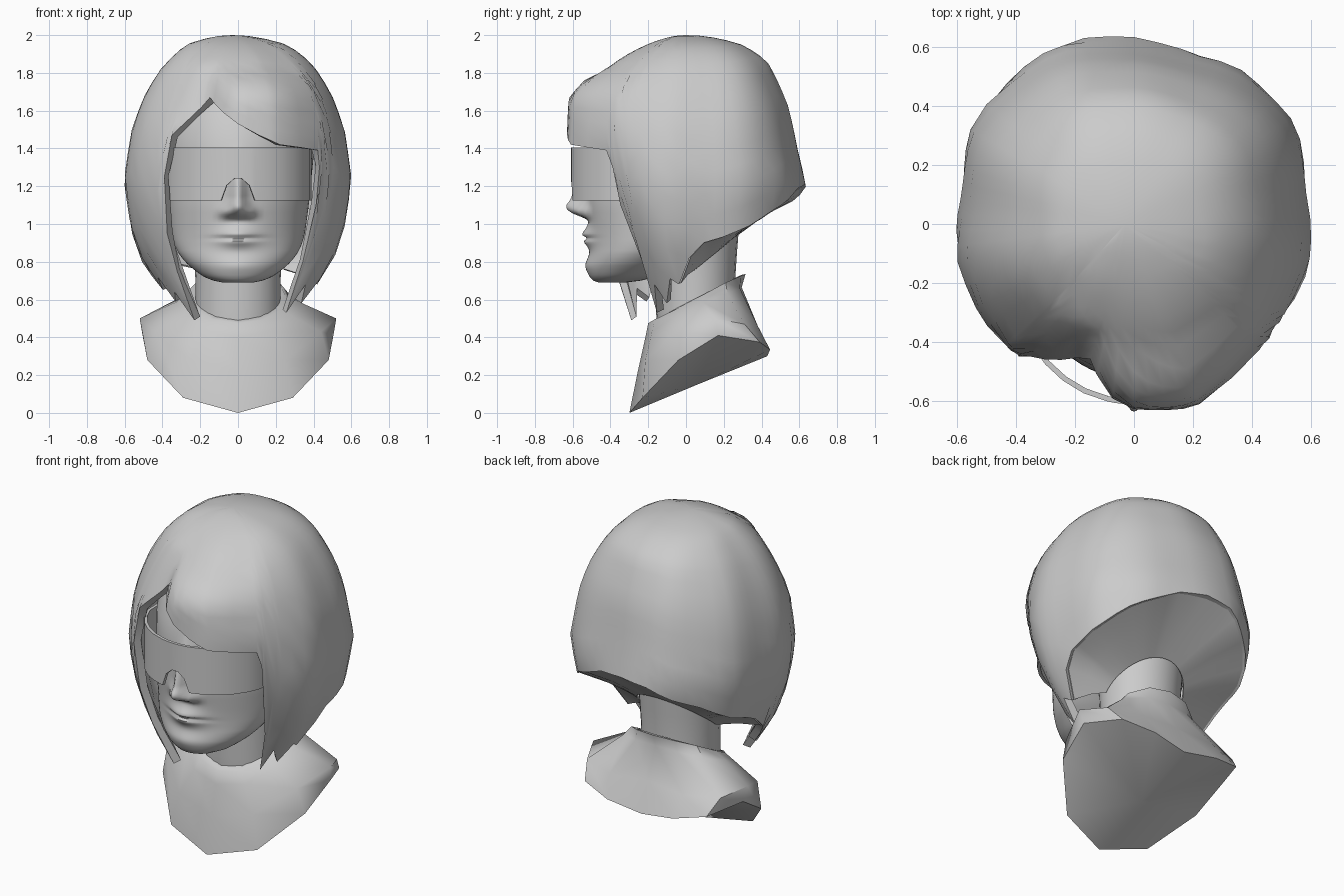
import bpy, bmesh, math
from math import sin, cos, pi, exp, sqrt, radians

if "Cube" in bpy.data.objects:
    bpy.data.objects.remove(bpy.data.objects["Cube"])

grey = bpy.data.materials.new("plain_grey")
grey.diffuse_color = (0.6, 0.6, 0.6, 1)
grey.use_nodes = True
grey.node_tree.nodes["Principled BSDF"].inputs["Base Color"].default_value = grey.diffuse_color


def lerp_table(table, k):
    """Linear lookup in a list of (key, value) pairs."""
    if k <= table[0][0]:
        return table[0][1]
    for (a, va), (b, vb) in zip(table, table[1:]):
        if k <= b:
            return va + (vb - va) * (k - a) / (b - a)
    return table[-1][1]


def smooth_table(table, k, h):
    """Lookup softened by averaging over a small window."""
    return sum(lerp_table(table, k + h * d) for d in (-1, -0.5, 0, 0.5, 1)) / 5


def clamp(v):
    return min(1, max(0, v))


def bell(v, s):
    return exp(-(v / s) ** 2)


def loft(name, rings, cap_start=None, cap_end=None, closed=True, angle=40, thick=0):
    """Skin a list of equally long point rings; caps are fans to a given centre."""
    bm = bmesh.new()
    rows = [[bm.verts.new(p) for p in r] for r in rings]
    n = len(rows[0])
    for a, b in zip(rows, rows[1:]):
        for i in range(n if closed else n - 1):
            j = (i + 1) % n
            bm.faces.new((a[i], a[j], b[j], b[i]))
    for centre, row in ((cap_start, rows[0]), (cap_end, rows[-1])):
        if centre:
            c = bm.verts.new(centre)
            for i in range(n):
                bm.faces.new((row[i], row[(i + 1) % n], c))
    bmesh.ops.remove_doubles(bm, verts=bm.verts, dist=0.0005)
    bmesh.ops.recalc_face_normals(bm, faces=bm.faces)
    me = bpy.data.meshes.new(name)
    bm.to_mesh(me)
    bm.free()
    ob = bpy.data.objects.new(name, me)
    bpy.context.collection.objects.link(ob)
    me.materials.append(grey)
    bpy.context.view_layer.objects.active = ob
    ob.select_set(True)
    if thick:
        mod = ob.modifiers.new("thickness", 'SOLIDIFY')
        mod.thickness, mod.offset = thick, -1
        bpy.ops.object.modifier_apply(modifier=mod.name)
    bpy.ops.object.shade_smooth_by_angle(angle=radians(angle))
    ob.select_set(False)
    return ob


def mirror_ring(half):
    """Half ring from front centre to back centre, completed on the left."""
    return half + [(-x, y, z) for x, y, z in half[-2:0:-1]]


# Bust: collar lip, collar, shoulders and cut rim
bust = [
    [(0, -.16, .49), (.12, -.13, .51), (.2, -.04, .56), (.22, .08, .62), (.19, .2, .68), (.11, .27, .72), (0, .29, .73)],
    [(0, -.2, .475), (.14, -.165, .495), (.23, -.05, .55), (.25, .08, .62), (.22, .21, .69), (.13, .29, .725), (0, .315, .735)],
    [(0, -.215, .4), (.17, -.18, .43), (.29, -.06, .51), (.33, .09, .585), (.27, .22, .63), (.14, .285, .66), (0, .295, .665)],
    [(0, -.255, .22), (.25, -.215, .28), (.44, -.06, .43), (.52, .15, .5), (.45, .31, .47), (.25, .38, .46), (0, .37, .48)],
    [(0, -.3, .0), (.29, -.23, .08), (.48, -.04, .28), (.505, .17, .41), (.41, .39, .375), (.22, .445, .335), (0, .43, .3)],
]
loft("bust", [mirror_ring(r) for r in bust], cap_end=(0, .06, .15), angle=55)

# Neck
neck = [(.42, .22, .05, .2), (.55, .225, .05, .21), (.7, .225, .05, .21), (.85, .235, .05, .22), (1.1, .25, .06, .23)]
loft("neck", [[(w * sin(i * pi / 12), yc - d * cos(i * pi / 12), z) for i in range(24)]
              for z, w, yc, d in neck], (0, .05, .42), (0, .06, 1.1))

# Head: (height, half width, front, back)
head = [(.69, .08, -.46, -.32), (.70, .13, -.49, -.24), (.72, .18, -.505, -.16), (.76, .24, -.515, -.08),
        (.82, .30, -.51, 0), (.88, .335, -.5, .1), (.95, .355, -.505, .2), (1.1, .375, -.525, .3),
        (1.25, .39, -.525, .4), (1.45, .41, -.51, .45), (1.67, .36, -.42, .42), (1.8, .24, -.28, .3),
        (1.86, .06, -.1, .1)]
col = [[(r[0], r[k]) for r in head] for k in (1, 2, 3)]
nose = [(1.025, 0), (1.045, .06), (1.07, .105), (1.095, .115), (1.13, .085), (1.24, .055), (1.36, 0)]
nose_w = [(1.03, .06), (1.08, .055), (1.14, .042), (1.3, .04)]


def feature(x, z):
    """Forward push for nose, mouth and chin."""
    return (smooth_table(nose, z, .012) * bell(x, lerp_table(nose_w, z))
            + .03 * bell(abs(x) - .065, .026) * bell(z - 1.06, .03)
            + .05 * bell(x, .1) * bell(z - .93, .052) - .03 * bell(x, .1) * bell(z - .925, .011)
            + .02 * bell(x, .13) * bell(z - .78, .05))


levels = [.69, .695] + [.70 + .01 * i for i in range(62)] + [1.35, 1.45, 1.56, 1.67, 1.74, 1.8, 1.86]
rings = []
for z in levels:
    w, f, b = (smooth_table(c, z, .03 if .74 < z < 1.7 else 0) for c in col)
    ring = []
    for i in range(56):
        u = (i - 28) / 28
        a = pi * math.copysign(abs(u) ** 1.5, u)
        x, y = w * sin(a), (f + b) / 2 - (b - f) / 2 * cos(a)
        if abs(a) < pi / 2:
            y -= feature(x, z)
        ring.append((x, y, z))
    rings.append(ring)
loft("head", rings, (0, -.39, .69), (0, 0, 1.86), angle=60)

# Visor: curved band with a notch over the nose
xs = [.38, .35, .3, .24, .17, .09, .075, .06, .02]
xs = [-x for x in xs] + xs[::-1]
notch = [(.02, 1.24), (.06, 1.205), (.075, 1.165), (.09, 1.125)]
visor = [[(x, -.21 - sqrt(.16 - x * x), top or lerp_table(notch, abs(x))) for x in xs] for top in (1.405, 0)]
for row in visor:
    z = row[0][2]
    row.insert(0, (-.385, -.2, z))
    row.append((.39, -.2, z))
loft("visor", visor, closed=False, angle=40, thick=.018)

# Hair: size tables keyed by sqrt(2 - height)
wide = [(0, 0), (.14, .16), (.22, .26), (.41, .4), (.57, .495), (.71, .56), (.88, .6), (1.02, .56),
        (1.1, .5), (1.18, .37), (1.23, .28)]
back = [(0, 0), (.14, .18), (.22, .29), (.37, .43), (.62, .55), (.79, .6), (.89, .64), (1, .6), (1.1, .45), (1.2, .3)]
front_r = [(0, 0), (.14, .12), (.22, .2), (.39, .38), (.44, .43), (.49, .53), (.58, .61), (.76, .62),
           (.82, .56), (.95, .48), (1.1, .3), (1.2, .25)]
front_l = [(0, 0), (.14, .12), (.22, .2), (.39, .37), (.58, .47), (.76, .58), (.95, .58), (1.1, .49), (1.23, .48)]

# Lower hair edge: (degrees from front, height)
edge = [(-180, 1.21), (-165, 1.19), (-152, 1.12), (-138, 1.07), (-120, .97), (-108, .93), (-98, .88), (-88, .8),
        (-78, .65), (-70, .72), (-62, .59), (-55, .64), (-46.5, .49), (-45.5, .75), (-44, .95), (-41, 1.25),
        (-38, 1.47), (-28, 1.57), (-18, 1.67), (-14, 1.64), (0, 1.53), (10, 1.47), (20, 1.42), (45, 1.39),
        (48, 1.3), (50, 1.1), (56, .8), (59, .53), (65, .68), (73, .58), (79, .71), (85, .68), (92, .82),
        (100, .9), (110, .93), (124, .99), (138, 1.07), (152, 1.13), (165, 1.19)]


def hair_point(deg, s):
    if s == 0:
        return (-.03, 0, 2)
    k = clamp((deg + 20) / 16)
    if abs(deg) > 90:
        depth = lerp_table(back, s)
    else:
        depth = lerp_table(front_l, s) * (1 - k) + lerp_table(front_r, s) * k
    w = lerp_table(wide, s)
    # Fuller than an ellipse at the sides and back
    p = 2 + (.35 if deg < 90 else .3) * clamp((abs(deg) - 42) / 25)
    # Full fringe on the right, shallow dent at the right of the back
    swell = clamp(s * 2) * (.07 * bell(deg - 20, 12) - .06 * bell(deg - 160, 14))
    # Left front lock swings forward near its tip
    if -90 < deg < -30:
        deg += 8 * clamp((s - .98) / .25) * clamp((deg + 90) / 42)
    a = radians(deg)
    r = (abs(sin(a) / w) ** p + abs(cos(a) / depth) ** p) ** (-1 / p)
    # Soft strand waves
    r *= 1 + swell + .012 * min(1, s * 2) * sin(a * 9 + 2 * s)
    return (r * sin(a) - .03 * max(0, 1 - 3 * s), -r * cos(a), 2 - s * s)


columns = []
for i, (deg, z) in enumerate(edge):
    nd, nz = edge[(i + 1) % len(edge)]
    nd += 360 if nd < deg else 0
    steps = 2 if nd - deg > 9 else 1
    columns += [(deg + (nd - deg) * j / steps, z + (nz - z) * j / steps) for j in range(steps)]
hair = [[hair_point(d, sqrt(2 - z) * t / 16) for d, z in columns] for t in range(17)]
loft("hair", hair, angle=45, thick=.045)

# Underside of the hair, closing it in to the nape
outer, inner = [], []
for d, z in sorted(((d % 360, z) for d, z in columns if 84 < d % 360 < 276)):
    x, y, _ = hair_point(d if d <= 180 else d - 360, sqrt(2 - z))
    outer.append((x * .97, y * .97, z + .01))
    a = radians(d)
    inner.append((.24 * sin(a), .06 - .22 * cos(a), .78 - .18 * cos(a)))
middle = [tuple((p + q) / 2 + (.01 if i == 2 else 0) for i, (p, q) in enumerate(zip(u, v)))
          for u, v in zip(outer, inner)]
loft("hair_underside", [outer, middle, inner], closed=False, angle=60, thick=.01)
